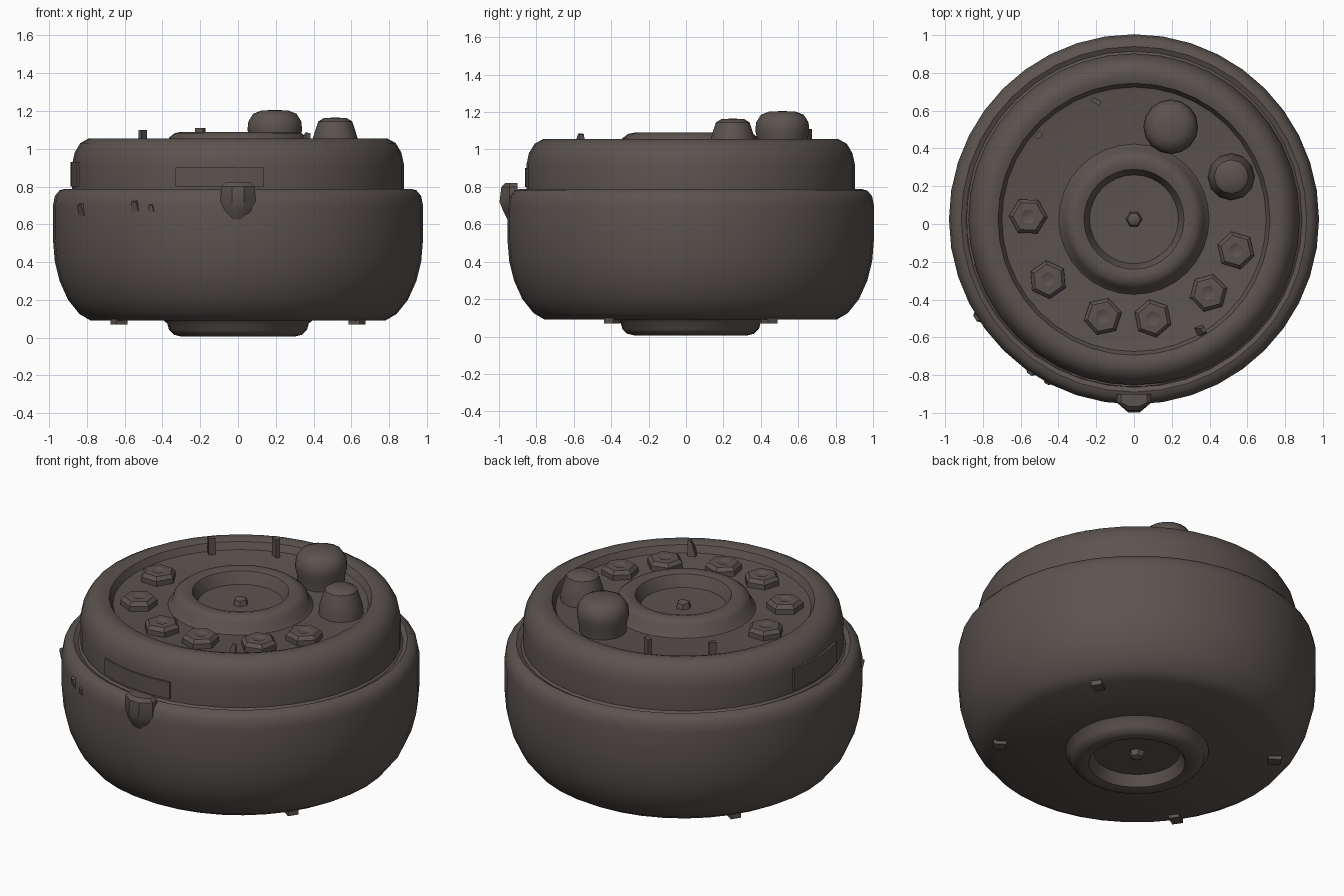
import bpy, bmesh, math
from mathutils import Matrix, Vector

if "Cube" in bpy.data.objects:
    bpy.data.objects.remove(bpy.data.objects["Cube"])

CY = 0.025  # the drum axis sits slightly behind the origin

iron = bpy.data.materials.new("dark_brown_iron")
iron.diffuse_color = (0.105, 0.088, 0.080, 1)
iron.use_nodes = True
iron.node_tree.nodes["Principled BSDF"].inputs["Base Color"].default_value = iron.diffuse_color


def finish(name, bm, angle=40):
    bmesh.ops.recalc_face_normals(bm, faces=bm.faces)
    mesh = bpy.data.meshes.new(name)
    bm.to_mesh(mesh)
    bm.free()
    mesh.materials.append(iron)
    ob = bpy.data.objects.new(name, mesh)
    bpy.context.collection.objects.link(ob)
    bpy.ops.object.select_all(action='DESELECT')
    ob.select_set(True)
    bpy.context.view_layer.objects.active = ob
    bpy.ops.object.shade_smooth_by_angle(angle=math.radians(angle))
    return ob


def lathe(name, profile, x=0, y=CY, sides=40, turn=0, angle=40):
    """Revolve (radius, z) points around a vertical axis at x, y."""
    bm = bmesh.new()
    rings = []
    for r, z in profile:
        if r == 0:
            rings.append([bm.verts.new((x, y, z))])
        else:
            rings.append([bm.verts.new((x + r * math.cos(turn + math.tau * i / sides),
                                        y + r * math.sin(turn + math.tau * i / sides), z))
                          for i in range(sides)])
    for a, b in zip(rings, rings[1:]):
        for i in range(sides):
            j = (i + 1) % sides
            if len(a) == 1:
                bm.faces.new((a[0], b[i], b[j]))
            elif len(b) == 1:
                bm.faces.new((a[i], a[j], b[0]))
            else:
                bm.faces.new((a[i], a[j], b[j], b[i]))
    return finish(name, bm, angle)


def block(name, loc, size, turn=0, tilt=0, taper=1):
    """Small box, optionally narrowed at its top."""
    bm = bmesh.new()
    bmesh.ops.create_cube(bm, size=1)
    for v in bm.verts:
        if v.co.z > 0:
            v.co.x *= taper
            v.co.y *= taper
    bm.transform(Matrix.Translation(loc) @ Matrix.Rotation(turn, 4, 'Z')
                 @ Matrix.Rotation(tilt, 4, 'Y') @ Matrix.Diagonal((*size, 1)))
    return finish(name, bm)


def curved_plate(name, r, z0, z1, a0, a1, steps=5, thick=0.009):
    """Thin plate wrapped on the drum wall, angles in degrees."""
    bm = bmesh.new()
    cols = []
    for i in range(steps + 1):
        a = math.radians(a0 + (a1 - a0) * i / steps)
        cols.append([bm.verts.new((q * math.cos(a), CY + q * math.sin(a), z))
                     for q, z in ((r - 0.02, z0), (r + thick, z0),
                                  (r + thick, z1), (r - 0.02, z1))])
    for a, b in zip(cols, cols[1:]):
        for k in range(4):
            bm.faces.new((a[k], b[k], b[(k + 1) % 4], a[(k + 1) % 4]))
    bm.faces.new(cols[0])
    bm.faces.new(cols[-1])
    return finish(name, bm)


# Main drum with its lip, stepped upper tier and recessed top
lathe("drum_body", [
    (0, 0.09), (0.78, 0.09), (0.84, 0.125), (0.90, 0.20), (0.945, 0.30),
    (0.97, 0.40), (0.98, 0.52), (0.98, 0.70), (0.97, 0.75), (0.945, 0.78),
    (0.915, 0.788), (0.89, 0.775), (0.878, 0.785), (0.878, 0.92), (0.865, 0.98),
    (0.835, 1.03), (0.79, 1.055), (0.75, 1.055), (0.72, 1.045), (0.70, 1.005),
    (0.68, 1.0), (0, 1.0)])

# Raised ring around the top dish
lathe("top_ring", [
    (0.41, 0.99), (0.38, 1.015), (0.365, 1.06), (0.335, 1.083), (0.30, 1.09),
    (0.265, 1.08), (0.25, 1.05), (0.235, 1.012), (0.05, 1.005), (0, 1.005)], sides=32)
lathe("top_dish_stud", [(0.045, 1.0), (0.035, 1.035), (0.015, 1.045), (0, 1.045)], sides=6)

# Ring foot underneath
lathe("bottom_ring", [
    (0.40, 0.095), (0.375, 0.075), (0.365, 0.04), (0.34, 0.015), (0.30, 0.005),
    (0.265, 0.015), (0.25, 0.045), (0.235, 0.078), (0, 0.082)], sides=32)
lathe("bottom_stud", [(0.045, 0.085), (0.035, 0.05), (0.015, 0.04), (0, 0.04)], sides=6)

# Two domed knobs
lathe("large_knob", [
    (0.13, 0.99), (0.135, 1.06), (0.145, 1.10), (0.14, 1.145), (0.115, 1.185),
    (0.07, 1.203), (0, 1.205)], 0.195, 0.515, 16)
lathe("small_knob", [
    (0.125, 0.99), (0.12, 1.05), (0.105, 1.10), (0.09, 1.145), (0.06, 1.163),
    (0, 1.165)], 0.515, 0.25, 12)

# Hexagonal bolts around the rest of the circle
for i, (x, y) in enumerate([(-0.56, 0.04), (-0.455, -0.295), (-0.165, -0.49),
                            (0.10, -0.50), (0.395, -0.365), (0.54, -0.14)]):
    lathe("hex_bolt_%d" % (i + 1), [
        (0.102, 0.99), (0.102, 1.03), (0.082, 1.05), (0.04, 1.052), (0.025, 1.045),
        (0, 1.045)], x, y, 6, math.atan2(y - CY, x), 30)

# Thin upright pegs and a loose shard on the top
block("peg_left", (-0.505, 0.47, 1.045), (0.04, 0.025, 0.11), 0.8)
block("peg_back", (-0.20, 0.65, 1.05), (0.05, 0.025, 0.12), -0.5)
block("top_shard", (0.36, -0.565, 1.035), (0.05, 0.06, 0.10), 0.4, 0.2, 0.4)

# Tapered latch on the front lip
bm = bmesh.new()
levels = [(0.62, 0.03, -0.94), (0.67, 0.075, -0.965), (0.72, 0.092, -0.985),
          (0.80, 0.09, -0.975), (0.82, 0.07, -0.955)]
rows = [[bm.verts.new(p) for p in ((-w, -0.90, z), (-w, -0.945, z), (-w * 0.35, y - 0.012, z),
                                   (w * 0.35, y - 0.012, z), (w, -0.945, z), (w, -0.90, z))]
        for z, w, y in levels]
for a, b in zip(rows, rows[1:]):
    for k in range(6):
        bm.faces.new((a[k], a[(k + 1) % 6], b[(k + 1) % 6], b[k]))
bm.faces.new(rows[0])
bm.faces.new(rows[-1])
finish("front_latch", bm, 30)

# Worn patches on the walls
curved_plate("upper_patch_left", 0.878, 0.80, 0.93, 168, 196)
curved_plate("upper_patch_front", 0.878, 0.80, 0.90, 248, 279)

# Chips along the lip on the front left
for i, (deg, z, s) in enumerate([(212, 0.68, 0.06), (236, 0.70, 0.05), (242, 0.69, 0.035)]):
    a = math.radians(deg)
    block("lip_chip_%d" % (i + 1), (0.967 * math.cos(a), CY + 0.967 * math.sin(a), z),
          (0.05, s, s), a, 0.4, 0.6)

# Small nubs under the drum
for sx in (-1, 1):
    for sy in (-1, 1):
        block("under_nub", (0.63 * sx, CY + 0.42 * sy, 0.09), (0.07, 0.06, 0.04),
              math.atan2(sy * 0.42, sx * 0.63))
